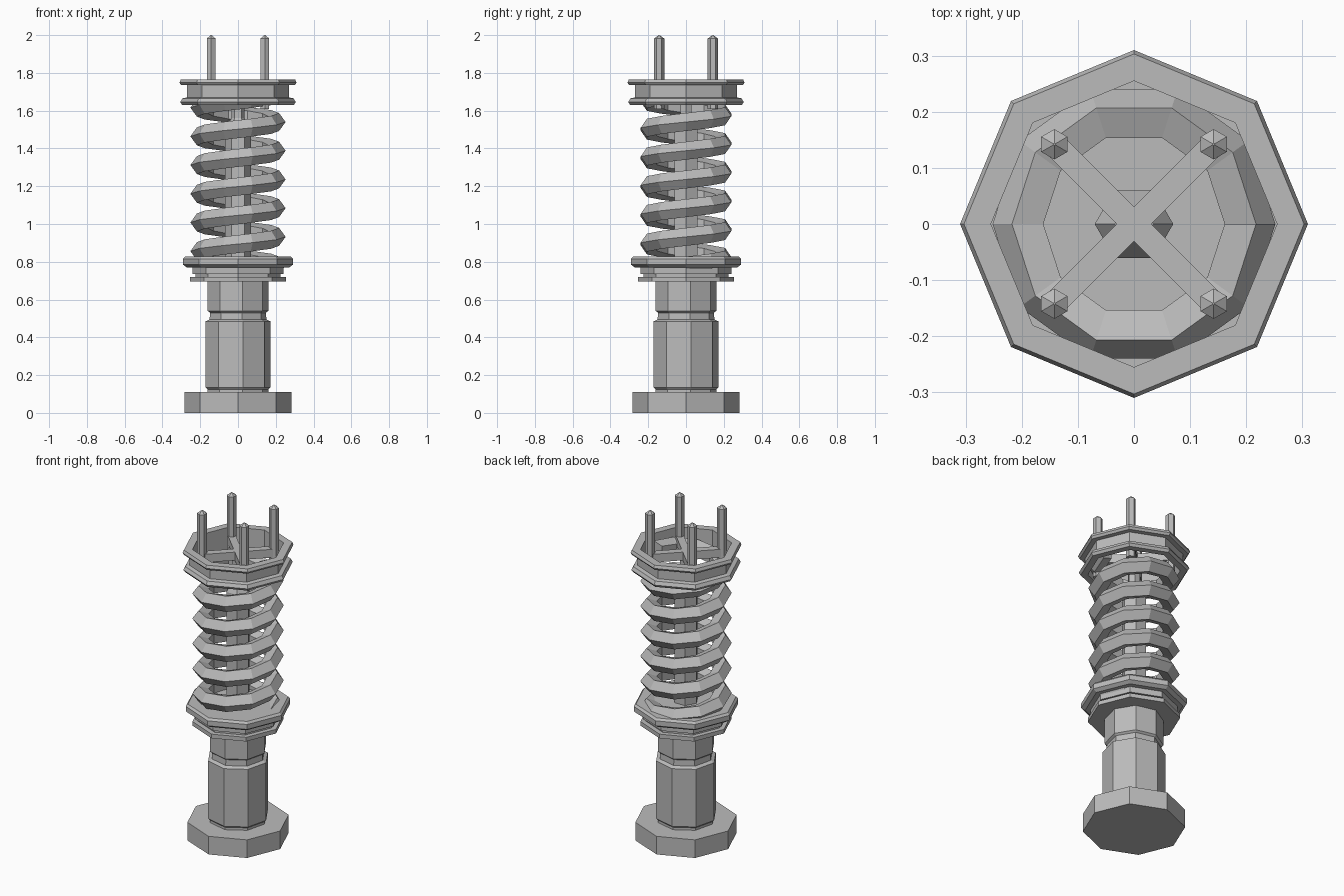
import bpy, bmesh
from math import sin, cos, pi, tau, radians
from mathutils import Matrix

if "Cube" in bpy.data.objects:
    bpy.data.objects.remove(bpy.data.objects["Cube"], do_unlink=True)

GREY = (0.5, 0.5, 0.5, 1)
grey = bpy.data.materials.new("plain grey")
grey.use_nodes = True
grey.diffuse_color = GREY
grey.node_tree.nodes["Principled BSDF"].inputs["Base Color"].default_value = GREY


def finish(name, bm):
    """Turn a bmesh into a flat-shaded grey object."""
    bmesh.ops.recalc_face_normals(bm, faces=bm.faces)
    mesh = bpy.data.meshes.new(name)
    bm.to_mesh(mesh)
    bm.free()
    mesh.materials.append(grey)
    obj = bpy.data.objects.new(name, mesh)
    bpy.context.collection.objects.link(obj)
    return obj


def bridge(bm, a, b):
    n = len(a)
    for i in range(n):
        j = (i + 1) % n
        bm.faces.new((a[i], a[j], b[j], b[i]))


def lathe(name, profile, sides=8, turn=0.0, hollow=False, at=(0, 0)):
    """Spin (radius, height) points; hollow closes the profile into a ring."""
    bm = bmesh.new()
    rings = []
    for r, z in profile:
        angles = [turn + tau * i / sides for i in range(sides)]
        rings.append([bm.verts.new((at[0] + r * cos(a), at[1] + r * sin(a), z)) for a in angles])
    for a, b in zip(rings, rings[1:]):
        bridge(bm, a, b)
    if hollow:
        bridge(bm, rings[-1], rings[0])
    else:
        bm.faces.new(rings[0])
        bm.faces.new(rings[-1])
    return finish(name, bm)


# Base and damper body
lathe("base_foot", [(0.283, 0), (0.283, 0.11)])
lathe("damper_body", [(0.163, 0.1), (0.163, 0.125), (0.173, 0.135), (0.173, 0.485),
                      (0.152, 0.495), (0.15, 0.53), (0.162, 0.54), (0.162, 0.71)],
      turn=radians(8.5))

# Lower spring seat: thin collar, step and wide flange
lathe("lower_collar", [(0.255, 0.695), (0.255, 0.72), (0.225, 0.72), (0.225, 0.735),
                       (0.24, 0.735), (0.24, 0.775)])
lathe("lower_spring_seat", [(0.27, 0.77), (0.292, 0.785), (0.292, 0.815), (0.28, 0.828)])

# Piston rod, stepping down to a thin tip
lathe("piston_rod", [(0.07, 0.8), (0.07, 1.5), (0.035, 1.56), (0.035, 1.72)], sides=6)


# Coil spring: five-sided wire on a ten-step helix
def spring(name, turns, steps, radius, wire, z0, pitch):
    bm = bmesh.new()
    previous = None
    for i in range(turns * steps + 1):
        a = tau * i / steps
        z = z0 + pitch * i / steps
        ring = []
        for k in range(5):
            t = tau * k / 5
            r = radius + wire * cos(t)
            ring.append(bm.verts.new((r * cos(a), r * sin(a), z + wire * sin(t))))
        if previous:
            bridge(bm, previous, ring)
        else:
            bm.faces.new(ring)
        previous = ring
    bm.faces.new(previous)
    return finish(name, bm)


spring("coil_spring", 6, 10, 0.202, 0.05, 0.78, 0.152)

# Upper mount: open ring with two flanges
lathe("upper_mount_ring", [(0.255, 1.63), (0.295, 1.63), (0.306, 1.645), (0.295, 1.665),
                           (0.27, 1.67), (0.27, 1.735), (0.3, 1.735), (0.31, 1.748),
                           (0.303, 1.765), (0.255, 1.765)], hollow=True)

# Crossed spokes inside the mount
for name, angle in (("spoke_a", pi / 4), ("spoke_b", -pi / 4)):
    bm = bmesh.new()
    bmesh.ops.create_cube(bm, size=1, matrix=Matrix.Translation((0, 0, 1.715))
                          @ Matrix.Rotation(angle, 4, "Z")
                          @ Matrix.Diagonal((0.42, 0.043, 0.05, 1)))
    finish(name, bm)

# Four mounting studs with pointed tips
for x, side in ((0.142, "left"), (-0.142, "right")):
    for y, end in ((0.142, "back"), (-0.142, "front")):
        lathe(f"stud_{end}_{side}", [(0.027, 1.61), (0.027, 1.982), (0.002, 2.0)],
              sides=6, turn=pi / 6, at=(x, y))
